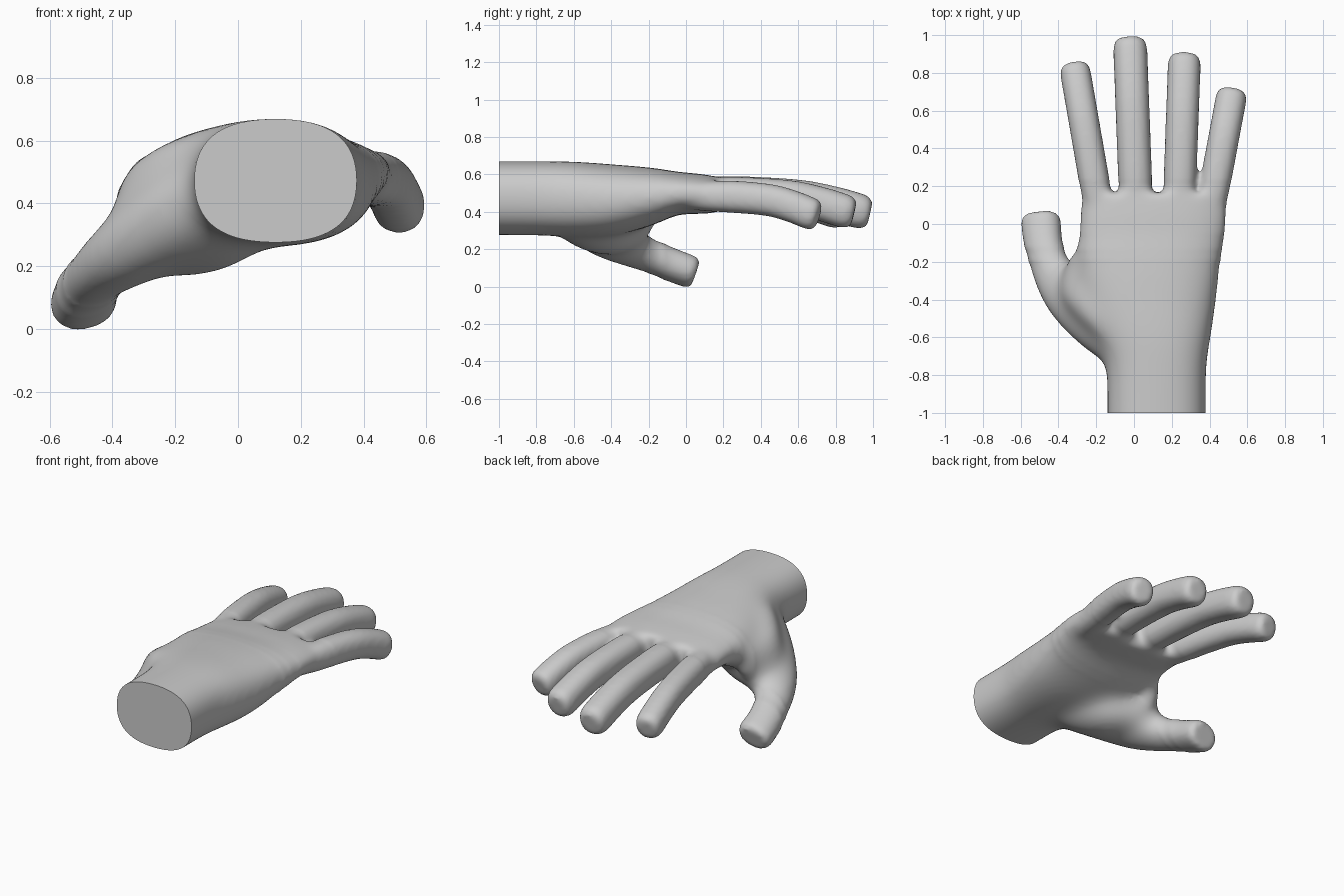
import bpy, bmesh, math
from mathutils import Vector

if "Cube" in bpy.data.objects:
    bpy.data.objects.remove(bpy.data.objects["Cube"])

SIDES = 28


def spline(keys, steps=5):
    """Catmull-Rom interpolation through key tuples."""
    out = []
    for i in range(len(keys) - 1):
        p = [keys[max(0, min(len(keys) - 1, i + k))] for k in (-1, 0, 1, 2)]
        for s in range(steps):
            t = s / steps
            out.append([0.5 * (2 * b + (c - a) * t + (2 * a - 5 * b + 4 * c - d) * t * t
                               + (3 * b - a - 3 * c + d) * t ** 3) for a, b, c, d in zip(*p)])
    return out + [list(keys[-1])]


def loft(bm, keys, power=2.0, roll=0.0, upright=False):
    """Capped tube; each key is x, y, z, half width, half height."""
    rows = spline(keys)
    rings = []
    for i, (x, y, z, a, b) in enumerate(rows):
        p = Vector(rows[max(0, i - 1)][:3])
        q = Vector(rows[min(len(rows) - 1, i + 1)][:3])
        t = Vector((0, 1, 0)) if upright else (q - p).normalized()
        side = t.cross(Vector((0, 0, 1))).normalized()
        up = side.cross(t)
        u = side * math.cos(roll) + up * math.sin(roll)
        v = up * math.cos(roll) - side * math.sin(roll)
        ring = []
        for k in range(SIDES):
            c, s = math.cos(math.tau * k / SIDES), math.sin(math.tau * k / SIDES)
            c = math.copysign(abs(c) ** (2 / power), c)
            s = math.copysign(abs(s) ** (2 / power), s)
            ring.append(bm.verts.new(Vector((x, y, z)) + u * a * c + v * b * s))
        rings.append(ring)
    for r, n in zip(rings, rings[1:]):
        for k in range(SIDES):
            j = (k + 1) % SIDES
            bm.faces.new((r[k], r[j], n[j], n[k]))
    bm.faces.new(rings[0][::-1])
    bm.faces.new(rings[-1])


bm = bmesh.new()

# Forearm and palm: y, left, right, bottom, top
palm = [(-1.2, -.145, .384, .273, .672), (-1.0, -.145, .384, .273, .672), (-.75, -.15, .387, .271, .672),
        (-.6, -.2, .41, .263, .67), (-.4, -.28, .44, .267, .655), (-.2, -.31, .463, .32, .638),
        (-.05, -.29, .482, .38, .615), (.05, -.285, .49, .388, .605), (.165, -.275, .492, .393, .59)]
loft(bm, [((l + r) / 2, y, (b + t) / 2, (r - l) / 2, (t - b) / 2) for y, l, r, b, t in palm],
     power=2.5, upright=True)

# Fingers: base x, base y, tip x, tip y, half width, base z
for bx, by, tx, ty, w, bz in [(-.185, .08, -.318, .848, .081, .49), (.012, .08, -.022, .983, .09, .497),
                              (.238, .08, .268, .898, .087, .497), (.405, .08, .522, .708, .082, .482)]:
    keys = []
    for f, dz, s in [(-.12, 0, .8), (.12, 0, .98), (.35, -.005, 1), (.6, -.022, 1),
                     (.78, -.054, 1), (.92, -.089, 1), (.965, -.1, .94), (.99, -.105, .8), (1, -.107, .62)]:
        keys.append((bx + (tx - bx) * f, by + (ty - by) * f, bz + dz, w * s, (w + .004) * s))
    loft(bm, keys, power=2.3)

# Thumb
loft(bm, [(.0, -.66, .45, .15, .15), (-.17, -.51, .365, .18, .15), (-.33, -.385, .262, .155, .125),
          (-.43, -.26, .19, .118, .1), (-.475, -.13, .136, .103, .088), (-.492, .0, .087, .106, .085),
          (-.495, .03, .075, .1, .081), (-.496, .05, .068, .085, .068)], power=2.2, roll=.25)

# Ball of the thumb, and the web filling the gap up to the back of the hand
loft(bm, [(.04, -.68, .38, .09, .09), (-.03, -.56, .34, .15, .13), (-.14, -.43, .295, .17, .13),
          (-.23, -.33, .29, .13, .11), (-.29, -.24, .3, .07, .07)])
loft(bm, [(-.1, -.62, .47, .09, .15), (-.2, -.5, .43, .11, .18), (-.275, -.38, .385, .12, .175),
          (-.295, -.26, .37, .085, .15), (-.275, -.15, .43, .05, .1)], upright=True)

raw = bpy.data.meshes.new("hand_parts")
bm.to_mesh(raw)
bm.free()
hand = bpy.data.objects.new("hand", raw)
bpy.context.collection.objects.link(hand)

# Fuse the parts into one skin
rm = hand.modifiers.new("fuse", 'REMESH')
rm.mode = 'VOXEL'
rm.voxel_size = .014
sm = hand.modifiers.new("soften", 'SMOOTH')
sm.factor, sm.iterations = .5, 8
skin = bpy.data.meshes.new_from_object(hand.evaluated_get(bpy.context.evaluated_depsgraph_get()))
hand.modifiers.clear()

# Blend the palm and thumb root further, then cut the wrist flat
bm = bmesh.new()
bm.from_mesh(skin)
for limit, count in ((.23, 10), (-.06, 10), (-.14, 20), (-.2, 30)):
    soft = [v for v in bm.verts if v.co.y < limit and not (v.co.x < -.34 and v.co.y > -.12)]
    for _ in range(count):
        bmesh.ops.smooth_vert(bm, verts=soft, factor=.5, use_axis_x=True, use_axis_y=True, use_axis_z=True)
geom = bm.verts[:] + bm.edges[:] + bm.faces[:]
cut = bmesh.ops.bisect_plane(bm, geom=geom, plane_co=(0, -1, 0), plane_no=(0, -1, 0), clear_outer=True)
rim = [e for e in cut["geom_cut"] if isinstance(e, bmesh.types.BMEdge)]
bmesh.ops.contextual_create(bm, geom=rim)
bmesh.ops.recalc_face_normals(bm, faces=bm.faces[:])
bm.to_mesh(skin)
bm.free()
hand.data = skin
bpy.data.meshes.remove(raw)

bpy.context.view_layer.objects.active = hand
hand.select_set(True)
bpy.ops.object.shade_smooth_by_angle(angle=math.radians(50))
